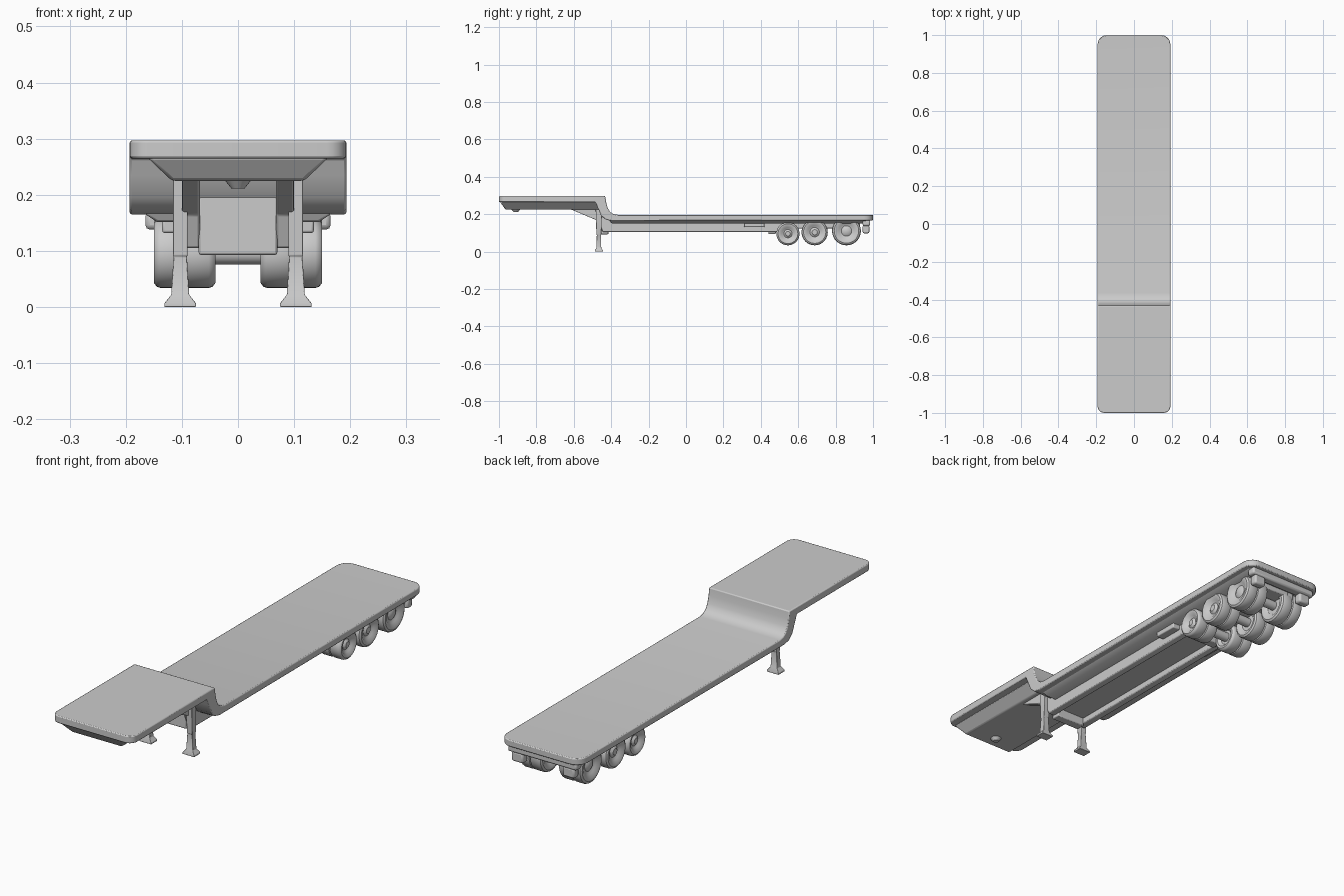
import bpy, bmesh, math
from mathutils import Vector, Matrix

cube = bpy.data.objects.get("Cube")
if cube:
    bpy.data.objects.remove(cube, do_unlink=True)

grey = bpy.data.materials.new("plain grey")
grey.use_nodes = True
grey.diffuse_color = (0.6, 0.6, 0.6, 1)
grey.node_tree.nodes["Principled BSDF"].inputs["Base Color"].default_value = (0.6, 0.6, 0.6, 1)


def finish(bm, name, bevel=0.0, smooth=True):
    """Turn a bmesh into a named, shaded object."""
    bmesh.ops.recalc_face_normals(bm, faces=bm.faces)
    mesh = bpy.data.meshes.new(name)
    bm.to_mesh(mesh)
    bm.free()
    mesh.materials.append(grey)
    obj = bpy.data.objects.new(name, mesh)
    bpy.context.collection.objects.link(obj)
    if bevel:
        mod = obj.modifiers.new("soft edges", "BEVEL")
        mod.width, mod.segments, mod.limit_method = bevel, 2, "ANGLE"
        mod.angle_limit = math.radians(35)
    if smooth:
        bpy.ops.object.select_all(action="DESELECT")
        obj.select_set(True)
        bpy.context.view_layer.objects.active = obj
        bpy.ops.object.shade_smooth_by_angle(angle=math.radians(35))
    return obj


def side_profile(points, x0, x1):
    """Extrude a (y, z) outline across x."""
    bm = bmesh.new()
    face = bm.faces.new([bm.verts.new((x0, y, z)) for y, z in points])
    new = bmesh.ops.extrude_face_region(bm, geom=[face])["geom"]
    bmesh.ops.translate(bm, vec=(x1 - x0, 0, 0),
                        verts=[v for v in new if isinstance(v, bmesh.types.BMVert)])
    return bm


def loft(bm, rings):
    """Skin a stack of rings with the same point count, capped at both ends."""
    loops = [[bm.verts.new(p) for p in ring] for ring in rings]
    for a, b in zip(loops, loops[1:]):
        for i in range(len(a)):
            j = (i + 1) % len(a)
            bm.faces.new((a[i], a[j], b[j], b[i]))
    bm.faces.new(loops[0])
    bm.faces.new(loops[-1])
    return bm


def rect(x0, x1, y0, y1, z):
    return [(x0, y0, z), (x1, y0, z), (x1, y1, z), (x0, y1, z)]


def box(name, x0, x1, y0, y1, z0, z1, bevel=0.004):
    return finish(loft(bmesh.new(), [rect(x0, x1, y0, y1, z0), rect(x0, x1, y0, y1, z1)]), name, bevel)


def mirrored(obj):
    mod = obj.modifiers.new("mirror", "MIRROR")
    mod.use_axis[0] = True
    return obj


def lathe(name, profile, y, z):
    """Spin an (x, radius) profile about a sideways axle at y, z."""
    bm = bmesh.new()
    verts = [bm.verts.new((x, 0, r)) for x, r in profile]
    edges = [bm.edges.new(pair) for pair in zip(verts, verts[1:])]
    bmesh.ops.spin(bm, geom=verts + edges, cent=(0, 0, 0), axis=(1, 0, 0),
                   angle=math.tau, steps=40)
    bmesh.ops.remove_doubles(bm, verts=bm.verts, dist=1e-5)
    bmesh.ops.translate(bm, vec=(0, y, z), verts=bm.verts)
    return finish(bm, name)


# Stepped deck: raised front, curved drop, long low bed
W = 0.193
deck = side_profile([
    (-1, 0.297), (-0.432, 0.297), (-0.427, 0.265), (-0.419, 0.235), (-0.407, 0.214),
    (-0.39, 0.202), (-0.365, 0.197), (1, 0.197), (1, 0.168), (-0.4, 0.165),
    (-0.43, 0.172), (-0.455, 0.195), (-0.472, 0.235), (-0.485, 0.265), (-1, 0.265)], -W, W)
for end, radius in ((1, 0.05), (-1, 0.035)):
    corners = [e for e in deck.edges
               if all(abs(v.co.y - end) < 0.001 for v in e.verts)
               and abs(e.verts[0].co.x - e.verts[1].co.x) < 0.001]
    bmesh.ops.bevel(deck, geom=corners, offset=radius, segments=5, profile=0.5, affect="EDGES")
finish(deck, "stepped_deck", 0.004)

# Tapered underside of the raised deck, with the coupling pin
finish(loft(bmesh.new(), [rect(-0.162, 0.162, -0.995, -0.455, 0.267),
                          rect(-0.118, 0.118, -0.965, -0.455, 0.225)]), "gooseneck_underside", 0.006)
bm = bmesh.new()
bmesh.ops.create_cone(bm, cap_ends=True, segments=20, radius1=0.012, radius2=0.024, depth=0.015,
                      matrix=Matrix.Translation((0, -0.91, 0.219)))
finish(bm, "coupling_pin")

# Shallow tapered underside of the bed
finish(loft(bmesh.new(), [rect(-0.172, 0.172, -0.41, 0.97, 0.17),
                          rect(-0.145, 0.145, -0.40, 0.95, 0.152)]), "bed_underside", 0.004)

# Chassis rails that sweep up under the gooseneck
rail = side_profile([(-0.62, 0.228), (-0.47, 0.165), (-0.445, 0.105), (0.48, 0.105),
                     (0.52, 0.125), (0.93, 0.125), (0.93, 0.165), (-0.41, 0.165),
                     (-0.45, 0.228)], 0.068, 0.1)
mirrored(finish(rail, "chassis_rail", 0.004))
box("chassis_floor", -0.07, 0.07, -0.42, 0.93, 0.13, 0.16)
box("front_crossmember", -0.07, 0.07, -0.455, -0.415, 0.093, 0.228)
box("rear_crossmember", -0.07, 0.07, 0.44, 0.48, 0.095, 0.16)
mirrored(box("tool_box", 0.098, 0.135, 0.31, 0.42, 0.132, 0.156))

# Landing legs with flared feet
cx, cy = 0.103, -0.466
leg = [(0.028, 0.021, 0.0), (0.028, 0.021, 0.007), (0.016, 0.013, 0.022), (0.012, 0.011, 0.09),
       (0.013, 0.013, 0.092), (0.013, 0.017, 0.23)]
mirrored(finish(loft(bmesh.new(), [rect(cx - a, cx + a, cy - b, cy + b, z) for a, b, z in leg]),
                "landing_leg", 0.003))

# Three axles of twin wheels, growing towards the rear
tyre = [(0.143, 0), (0.143, 0.2), (0.135, 0.36), (0.14, 0.52), (0.149, 0.7), (0.15, 0.85),
        (0.145, 0.96), (0.138, 1), (0.106, 1), (0.099, 0.96), (0.096, 0.85), (0.093, 0.96),
        (0.086, 1), (0.052, 1), (0.045, 0.96), (0.04, 0.85), (0.041, 0.7), (0.052, 0.5), (0.052, 0)]
for place, y, r in (("front", 0.545, 0.062), ("middle", 0.688, 0.07), ("rear", 0.858, 0.077)):
    z = 0.034 + r
    mirrored(lathe(place + "_wheel", [(x, k * r) for x, k in tyre], y, z))
    lathe(place + "_axle", [(-0.06, 0), (-0.06, 0.02), (0.06, 0.02), (0.06, 0)], y, z)
    mirrored(box(place + "_axle_hanger", 0.075, 0.095, y - 0.02, y + 0.02, z, 0.16))

# Rear bumper and its lamp blocks
box("rear_bumper", -0.165, 0.165, 0.945, 0.985, 0.138, 0.17, 0.008)
mirrored(box("lamp_block", 0.095, 0.15, 0.945, 0.98, 0.098, 0.142, 0.008))
